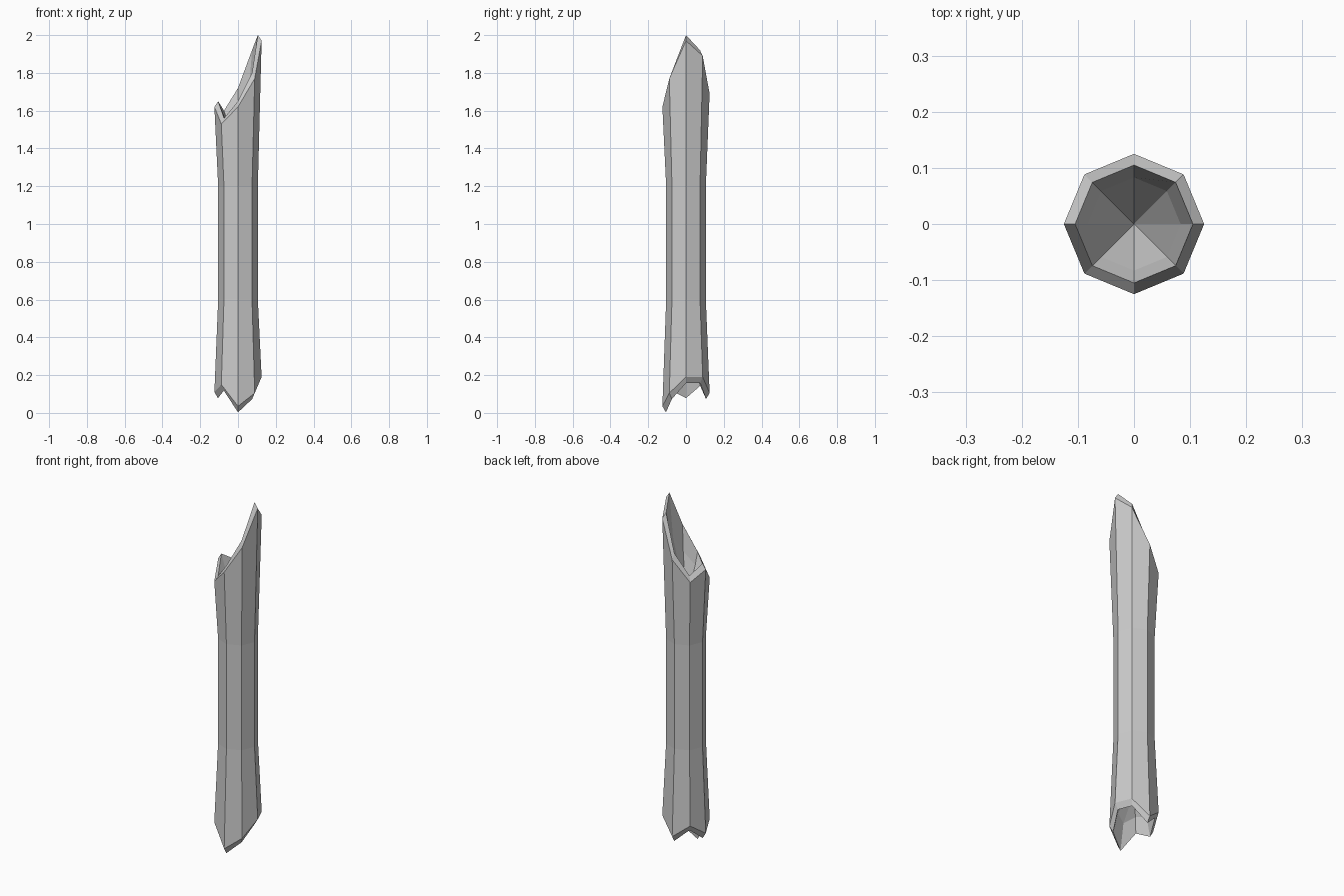
import bpy, bmesh
from math import cos, sin, pi

if "Cube" in bpy.data.objects:
    bpy.data.objects.remove(bpy.data.objects["Cube"])

N = 8
# Jagged outer rim heights, starting at +x and going counterclockwise
TOP = [1.97, 1.89, 1.69, 1.57, 1.62, 1.53, 1.62, 1.77]
BOTTOM = [0.19, 0.19, 0.105, 0.175, 0.11, 0.15, 0.035, 0.105]

bm = bmesh.new()


def ring(radius, heights):
    return [bm.verts.new((radius * cos(2 * pi * i / N), radius * sin(2 * pi * i / N), h))
            for i, h in enumerate(heights)]


def bridge(a, b):
    for i in range(N):
        j = (i + 1) % N
        bm.faces.new((a[i], a[j], b[j], b[i]))


def cap(loop, z):
    tip = bm.verts.new((0, 0, z))
    for i in range(N):
        bm.faces.new((loop[i], loop[(i + 1) % N], tip))


# Bark with a slim waist, bevelled splintered rims and hollow ends
loops = [
    ring(0.083, [0.4 * h + 0.14 for h in BOTTOM]),
    ring(0.106, [h - 0.032 for h in BOTTOM]),
    ring(0.125, BOTTOM),
    ring(0.105, [0.6] * N),
    ring(0.105, [1.2] * N),
    ring(0.125, TOP),
    ring(0.105, [h + 0.03 for h in TOP]),
    ring(0.083, [0.5 * h + 0.77 for h in TOP]),
]
for a, b in zip(loops, loops[1:]):
    bridge(a, b)
cap(loops[-1], 1.4)
cap(loops[0], 0.3)

bmesh.ops.recalc_face_normals(bm, faces=bm.faces)
mesh = bpy.data.meshes.new("broken_log")
bm.to_mesh(mesh)
bm.free()
bpy.context.collection.objects.link(bpy.data.objects.new("broken_log", mesh))
